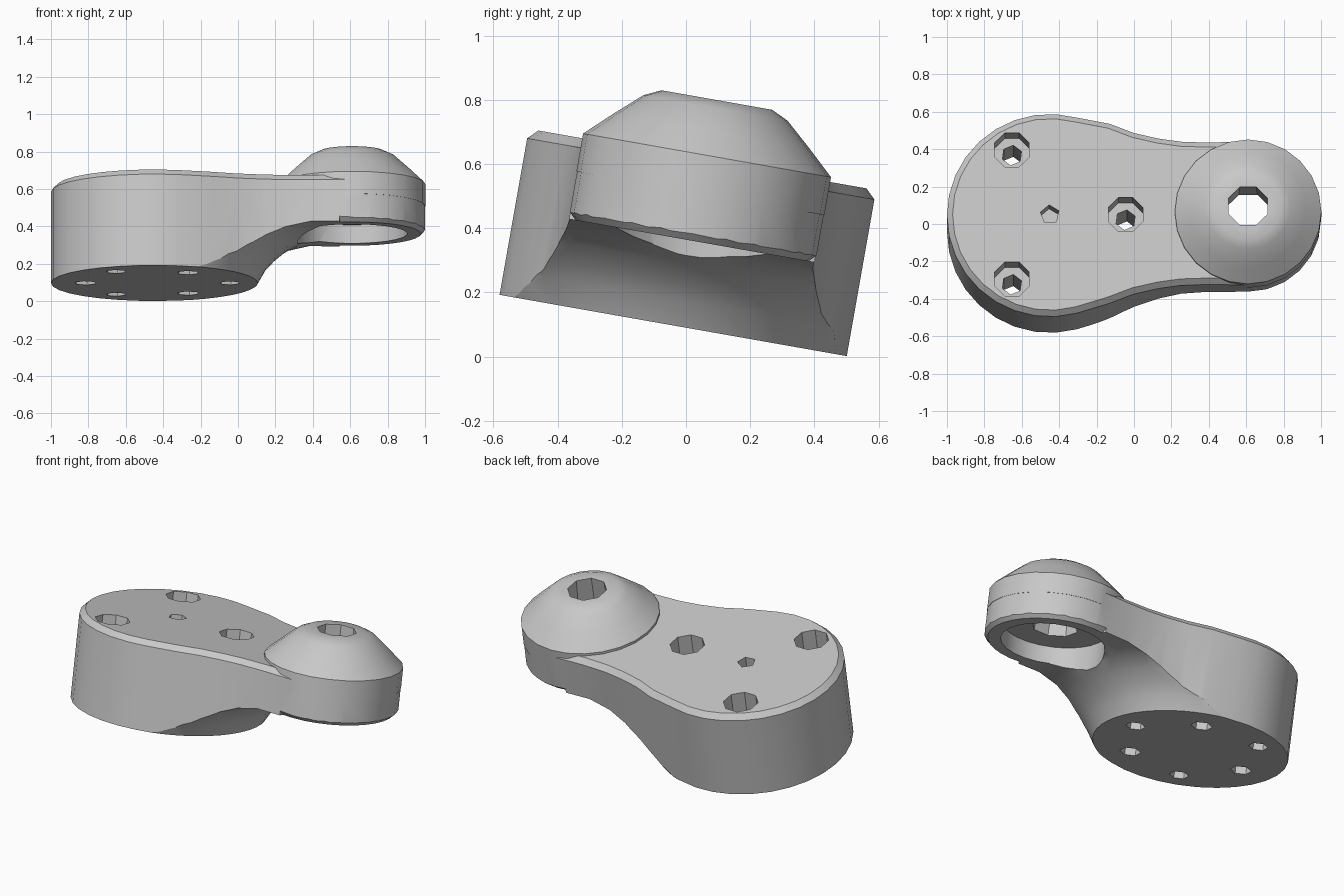
import bpy, bmesh, math
from mathutils import Matrix

cube = bpy.data.objects.get("Cube")
if cube:
    bpy.data.objects.remove(cube, do_unlink=True)

TILT = math.radians(-10)
BASE, HUB = (-0.45, 0.0), (0.61, 0.012)   # axes of the two ends
BASE_R, HUB_R, TOP = 0.55, 0.39, 0.525

grey = bpy.data.materials.new("light grey")
grey.use_nodes = True
colour = (0.58, 0.58, 0.58, 1)
grey.diffuse_color = colour
grey.node_tree.nodes["Principled BSDF"].inputs["Base Color"].default_value = colour


def make(name, bm):
    bmesh.ops.recalc_face_normals(bm, faces=bm.faces)
    mesh = bpy.data.meshes.new(name)
    bm.to_mesh(mesh)
    bm.free()
    mesh.materials.append(grey)
    obj = bpy.data.objects.new(name, mesh)
    bpy.context.collection.objects.link(obj)
    return obj


def lathe(name, axis, profile, steps, start=0, sweep=360, closed=True):
    """Turn an (r, z) profile about a vertical axis."""
    bm = bmesh.new()
    full = sweep == 360
    rings = []
    for i in range(steps if full else steps + 1):
        a = math.radians(start + sweep * i / steps)
        rings.append([bm.verts.new((axis[0] + r * math.cos(a), axis[1] + r * math.sin(a), z))
                      for r, z in profile])
    n = len(profile)
    for i in range(steps):
        p, q = rings[i], rings[(i + 1) % len(rings)]
        for j in range(n if closed else n - 1):
            k = (j + 1) % n
            bm.faces.new((p[j], q[j], q[k], p[k]))
    if not full:
        bm.faces.new(rings[0])
        bm.faces.new(rings[-1])
    if not closed:
        for j in (0, n - 1):
            bm.faces.new([ring[j] for ring in rings])
    return make(name, bm)


def combine(target, other, operation):
    mod = target.modifiers.new("join", "BOOLEAN")
    mod.operation, mod.solver, mod.object = operation, "EXACT", other
    bpy.context.view_layer.objects.active = target
    bpy.ops.object.modifier_apply(modifier=mod.name)
    bpy.data.objects.remove(other, do_unlink=True)


def drill(target, x, y, z0, z1, r0, r1, sides):
    profile = [(r0, z0), (r1, z1)]
    combine(target, lathe("drill", (x, y), profile, sides, start=22.5, closed=False), "DIFFERENCE")


# Arm outline: round base, narrowing neck, round hub
def arc(axis, radius, a0, a1, steps):
    return [(axis[0] + radius * math.cos(math.radians(a0 + (a1 - a0) * i / steps)),
             axis[1] + radius * math.sin(math.radians(a0 + (a1 - a0) * i / steps)))
            for i in range(steps + 1)]


neck = [(-0.13, 0.487), (0, 0.437), (0.13, 0.407), (0.25, 0.39), (0.4, 0.385)]
outline = arc(BASE, BASE_R, 75, 285, 18)
outline += [(x, -y + 0.01) for x, y in neck]
outline += arc(HUB, HUB_R, -90, 90, 12)
outline += [(x, y + 0.01) for x, y in reversed(neck)]

bm = bmesh.new()
base_face = bm.faces.new([bm.verts.new((x, y, 0)) for x, y in outline])
made = bmesh.ops.extrude_face_region(bm, geom=[base_face])["geom"]
top_verts = [v for v in made if isinstance(v, bmesh.types.BMVert)]
bmesh.ops.translate(bm, verts=top_verts, vec=(0, 0, TOP))
rim = [e for e in bm.edges if all(v.co.z > TOP / 2 for v in e.verts)]
bmesh.ops.bevel(bm, geom=rim, offset=0.03, segments=1, profile=0.5, affect="EDGES")
arm = make("swing_arm", bm)

# Curved underside sweeping from the base up to the neck
sweep = [(0.555, -0.1), (0.555, 0), (0.6, 0.08), (0.65, 0.135), (0.72, 0.195),
         (0.8, 0.24), (0.92, 0.27), (1.8, 0.27), (1.8, -0.1)]
combine(arm, lathe("underside", BASE, sweep, 48), "DIFFERENCE")

# Chamfer on the lower hub edge
chamfer = [(0.36, 0.262), (0.405, 0.307), (0.5, 0.262)]
combine(arm, lathe("chamfer", HUB, chamfer, 18, -100, 200), "DIFFERENCE")

# Domed boss on the hub
dome = [(HUB_R + 0.002, 0.42), (HUB_R + 0.002, 0.54), (0.31, 0.617), (0.228, 0.69), (0.175, 0.715)]
combine(arm, lathe("boss", HUB, dome, 24, closed=False), "UNION")

# Hub recess and through hole
drill(arm, *HUB, 0.1, 0.37, 0.295, 0.295, 24)
drill(arm, *HUB, 0.3, 0.8, 0.135, 0.108, 8)

# Base holes: counterbored and blind ones alternate around the disc
for i in range(6):
    a = math.radians(60 * i)
    r = 0.405 if i % 2 == 0 else 0.365
    x, y = BASE[0] + r * math.cos(a), BASE[1] + r * math.sin(a)
    if i % 2 == 0:
        drill(arm, x, y, TOP - 0.17, 0.7, 0.1, 0.1, 8)
        drill(arm, x, y, -0.1, 0.4, 0.055, 0.055, 6)
    else:
        drill(arm, x, y, -0.1, 0.25, 0.06, 0.06, 6)
drill(arm, *BASE, TOP - 0.12, 0.7, 0.052, 0.052, 5)

# Tilt into place and shade
arm.data.transform(Matrix.Translation((0, -0.04, 0.097)) @ Matrix.Rotation(TILT, 4, "X"))
bpy.ops.object.select_all(action="DESELECT")
arm.select_set(True)
bpy.context.view_layer.objects.active = arm
bpy.ops.object.shade_smooth_by_angle(angle=math.radians(30))
